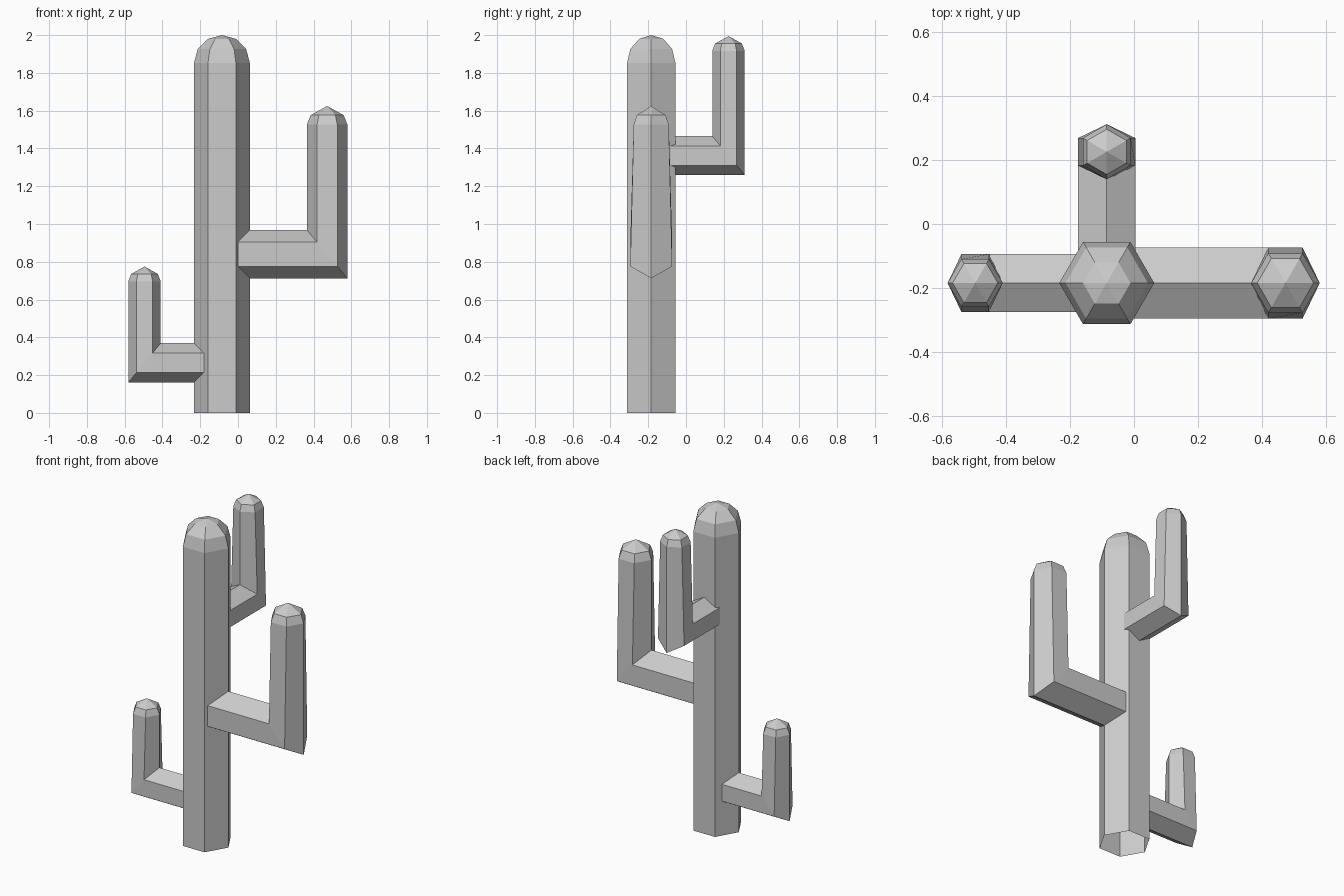
import bpy
import bmesh
from math import cos, sin, pi
from mathutils import Matrix, Vector

cube = bpy.data.objects.get("Cube")
if cube:
    bpy.data.objects.remove(cube, do_unlink=True)

GREY = (0.6, 0.6, 0.6, 1)
mat = bpy.data.materials.new("plain grey")
mat.use_nodes = True
mat.diffuse_color = GREY
mat.node_tree.nodes["Principled BSDF"].inputs["Base Color"].default_value = GREY

AXIS = Vector((-0.085, -0.184, 0))
SIDES = [i * pi / 3 for i in range(6)]


def flat_ring(x, z, r):
    """Horizontal hexagon with corners toward +x and -x."""
    return [Vector((x + r * cos(a), r * sin(a), z)) for a in SIDES]


def loft(name, rings, apex, turn=0.0):
    """Skin a stack of hexagons, close the end with a point."""
    bm = bmesh.new()
    loops = [[bm.verts.new(p) for p in ring] for ring in rings]
    tip = bm.verts.new(apex)
    for i in range(6):
        j = (i + 1) % 6
        for low, high in zip(loops, loops[1:]):
            bm.faces.new((low[i], low[j], high[j], high[i]))
        bm.faces.new((loops[-1][i], loops[-1][j], tip))
    bmesh.ops.recalc_face_normals(bm, faces=bm.faces)
    bm.transform(Matrix.Translation(AXIS) @ Matrix.Rotation(turn, 4, "Z"))
    mesh = bpy.data.meshes.new(name)
    bm.to_mesh(mesh)
    bm.free()
    mesh.materials.append(mat)
    obj = bpy.data.objects.new(name, mesh)
    bpy.context.collection.objects.link(obj)
    return obj


def arm(name, turn, reach, z, r_branch, r_stem, top):
    """Branch leaving the trunk, mitred into an upright stem with a blunt tip."""
    start = [Vector((0.06, r_branch * sin(a), z - r_branch * cos(a))) for a in SIDES]
    elbow = [Vector((reach + r_stem * cos(a), r_branch * sin(a), z - r_branch * cos(a)))
             for a in SIDES]
    shoulder = flat_ring(reach, top - 0.92 * r_stem, r_stem)
    crown = flat_ring(reach, top - 0.46 * r_stem, 0.82 * r_stem)
    loft(name, [start, elbow, shoulder, crown], Vector((reach, 0, top)), turn)


# Trunk: open at the base, rounded at the top
R, SPRING = 0.148, 1.852
dome = [flat_ring(0, SPRING + R * sin(t), R * cos(t)) for t in (0, pi / 6, pi / 3)]
loft("trunk", [flat_ring(0, 0, R)] + dome, Vector((0, 0, 2)))

# Arms
arm("left_arm", 0, 0.557, 0.84, 0.128, 0.107, 1.625)
arm("right_arm", pi, 0.41, 0.265, 0.104, 0.086, 0.775)
arm("back_arm", pi / 2, 0.409, 1.362, 0.103, 0.086, 1.995)
